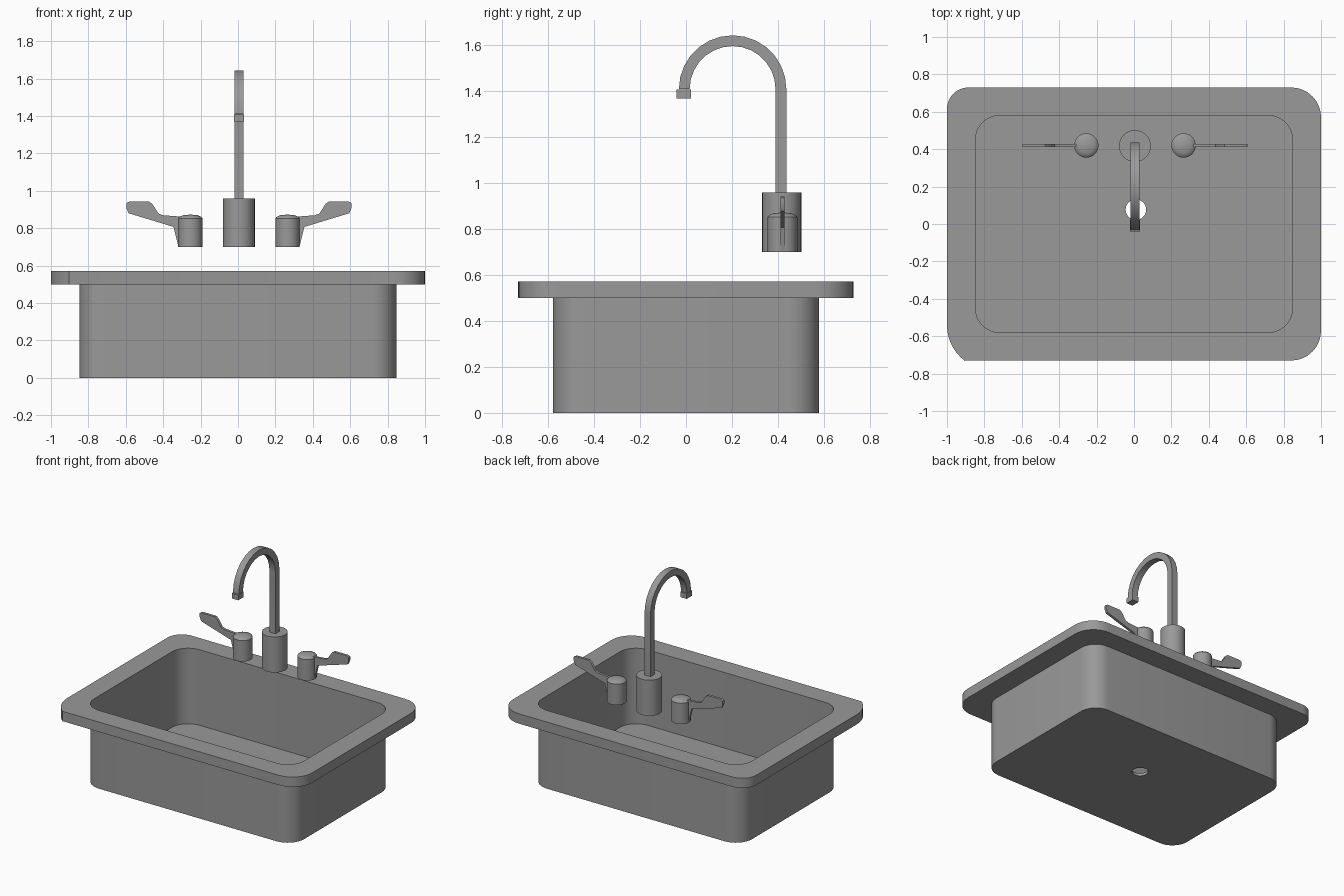
import bpy, bmesh, math
from mathutils import Vector

cube = bpy.data.objects.get("Cube")
if cube:
    bpy.data.objects.remove(cube, do_unlink=True)

GREY = (0.32, 0.32, 0.32, 1)
steel = bpy.data.materials.new("grey steel")
steel.use_nodes = True
steel.diffuse_color = GREY
steel.node_tree.nodes["Principled BSDF"].inputs["Base Color"].default_value = GREY


def finish(bm, name):
    bmesh.ops.recalc_face_normals(bm, faces=bm.faces)
    mesh = bpy.data.meshes.new(name)
    bm.to_mesh(mesh)
    bm.free()
    mesh.materials.append(steel)
    obj = bpy.data.objects.new(name, mesh)
    bpy.context.collection.objects.link(obj)
    bpy.ops.object.select_all(action='DESELECT')
    obj.select_set(True)
    bpy.context.view_layer.objects.active = obj
    bpy.ops.object.shade_smooth_by_angle(angle=math.radians(32))
    return obj


def prism(name, loops, low, high, place, caps=True):
    """Extrude an outline (with optional holes) from low to high."""
    bm = bmesh.new()
    rings = []
    for w in (low, high):
        edges, level = [], []
        for loop in loops:
            vs = [bm.verts.new(place(u, v, w)) for u, v in loop]
            edges += [bm.edges.new((vs[i - 1], vs[i])) for i in range(len(vs))]
            level.append(vs)
        if caps:
            normal = Vector(place(0, 0, 1)) - Vector(place(0, 0, 0))
            bmesh.ops.triangle_fill(bm, edges=edges, use_beauty=True, normal=normal)
        rings.append(level)
    for a, b in zip(*rings):
        for i in range(len(a)):
            bm.faces.new((a[i - 1], a[i], b[i], b[i - 1]))
    return finish(bm, name)


def lathe(name, profile, x, y, steps=28):
    """Revolve a radius/height profile around a vertical axis."""
    bm = bmesh.new()
    vs = [bm.verts.new((x + r, y, z)) for r, z in profile]
    edges = [bm.edges.new(pair) for pair in zip(vs, vs[1:])]
    bmesh.ops.spin(bm, geom=vs + edges, cent=(x, y, 0), axis=(0, 0, 1),
                   angle=math.tau, steps=steps)
    bmesh.ops.remove_doubles(bm, verts=bm.verts, dist=0.0005)
    return finish(bm, name)


def arc(cx, cy, r, start, end, steps):
    angles = [math.radians(start + (end - start) * i / steps) for i in range(steps + 1)]
    return [(cx + r * math.cos(a), cy + r * math.sin(a)) for a in angles]


def rounded(hx, hy, radii):
    """Rounded rectangle, corners counter-clockwise from +x +y."""
    pts = []
    for i, (sx, sy) in enumerate([(1, 1), (-1, 1), (-1, -1), (1, -1)]):
        r = radii[i]
        pts += arc(sx * (hx - r), sy * (hy - r), r, 90 * i, 90 * i + 90, 8)
    return pts


def flat(u, v, w):
    return (u, v, w)


def side(u, v, w):
    return (w, u, v)


# Basin: thin walls, floor with drain hole
basin = rounded(0.848, 0.58, [0.13] * 4)
drain = arc(0.01, 0.077, 0.055, 0, 345, 23)
prism("basin_walls", [basin], 0, 0.5, flat, caps=False)
prism("basin_floor", [basin, drain], 0, 0.02, flat)

# Rim, with one blunt corner at the front
outer = rounded(1, 0.73, [0.16, 0.115, 0.16, 0.16])
blunt = arc(-0.76, -0.54, 0.24, 180, 233, 7)
outer = outer[:18] + blunt + [(-0.9, -0.73)] + outer[27:]
prism("rim", [outer, basin], 0.5, 0.572, flat)

# Faucet body
FX, FY = 0.005, 0.417
lathe("faucet_base", [(0, 0.70), (0.085, 0.70), (0.085, 0.96), (0, 0.96)], FX, FY, 32)

# Gooseneck spout with square section and a nozzle
neck = ([(0.437, 0.95)] + arc(0.203, 1.41, 0.234, 0, 180, 14)
        + arc(0.203, 1.41, 0.187, 180, 0, 14) + [(0.39, 0.95)])
prism("spout", [neck], FX - 0.024, FX + 0.024, side)
nozzle = [(-0.041, 1.37), (0.022, 1.37), (0.022, 1.408), (-0.041, 1.408)]
prism("nozzle", [nozzle], FX - 0.026, FX + 0.026, side)

# Taps with paddle levers, mirrored left and right
knob = [(0, 0.70), (0.065, 0.70), (0.065, 0.853), (0.06, 0.86), (0.04, 0.869), (0, 0.873)]
paddle = [(0.28, 0.70), (0.323, 0.70), (0.35, 0.807), (0.59, 0.88), (0.602, 0.908),
          (0.602, 0.935), (0.587, 0.942), (0.48, 0.942), (0.463, 0.93),
          (0.43, 0.878), (0.405, 0.869), (0.28, 0.86)]
for label, s in (("left", 1), ("right", -1)):
    lathe(label + "_tap", knob, FX + s * 0.26, 0.42)
    prism(label + "_lever", [paddle], 0.411, 0.429,
          lambda u, v, w, s=s: (FX + s * u, w, v))
